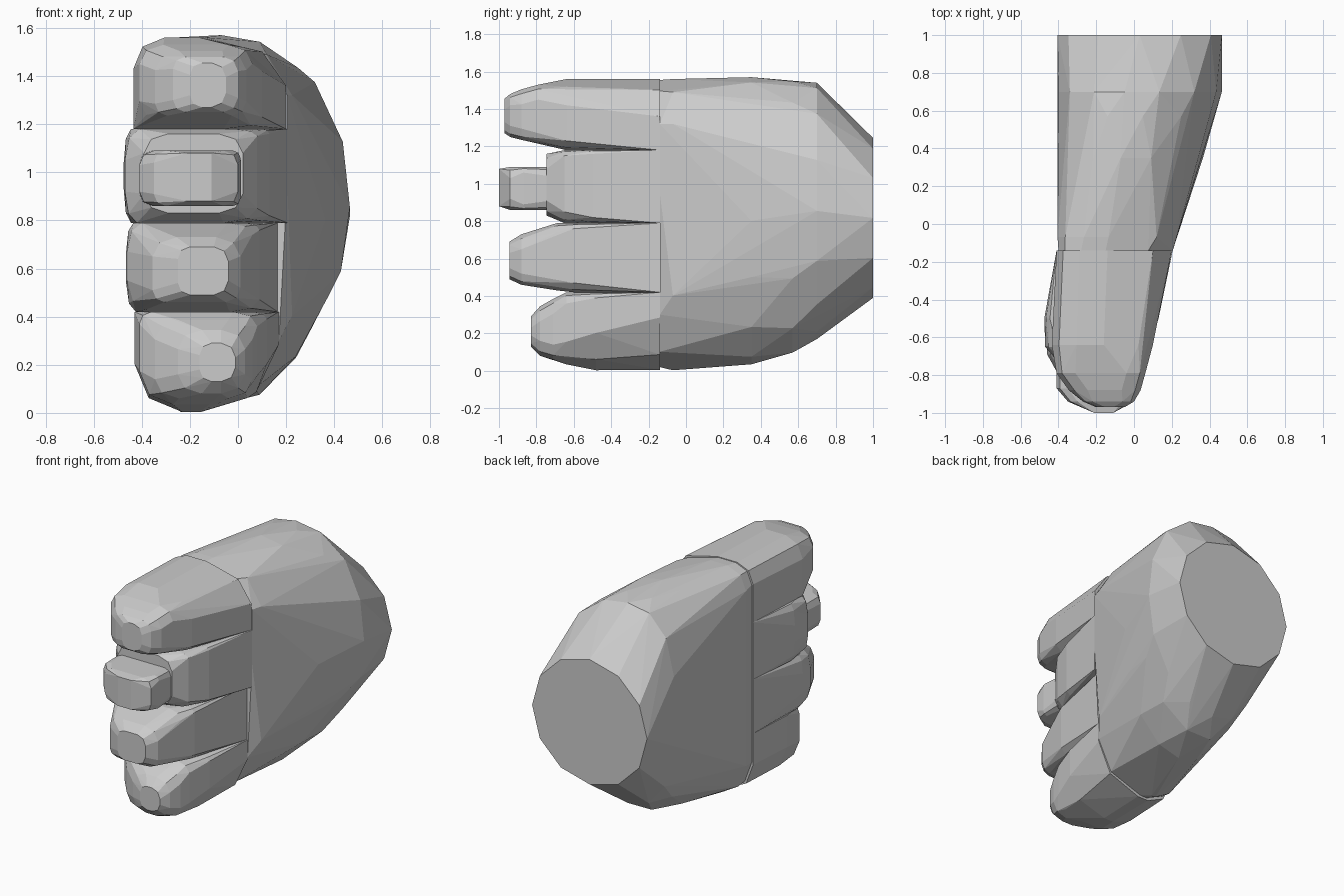
import bpy, bmesh, math


def oval(y, x0, x1, z0, z1, p=2.0, q=2.0, n=12, lean=0.0):
    """Superellipse XZ section: exponent p above, q below; lean pulls the poles to -x."""
    a, b, pts = (x1 - x0) / 2, (z1 - z0) / 2, []
    for i in range(n):
        t = 2 * math.pi * i / n
        c, s = math.cos(t), math.sin(t)
        e = p if s > 0 else q
        r = (abs(c) ** e + abs(s) ** e) ** (-1 / e)
        x = max(x0, (x0 + x1) / 2 + a * r * c - lean * s * s)
        pts.append((x, y, (z0 + z1) / 2 + b * r * s))
    return pts


def block(y, x0, x1, z0, z1, top=(0, 0, 0, 0), bot=(0, 0, 0, 0)):
    """Rectangle section; top/bot hold corner radii (left x, left z, right x, right z)."""
    pts = []
    for z, dz, r in ((z1, -1, top), (z0, 1, bot)):
        for x, dx, rx, rz in ((x0, 1, r[0], r[1]), (x1, -1, r[2], r[3])):
            for k in range(3):
                a = k * math.pi / 4
                pts.append((x + dx * rx * (1 - math.sin(a)), y, z + dz * rz * (1 - math.cos(a))))
    return pts


def hull(name, *sections):
    """Flat shaded convex solid through the cross-sections."""
    bm = bmesh.new()
    for s in sections:
        for p in s:
            bm.verts.new(p)
    bmesh.ops.remove_doubles(bm, verts=bm.verts, dist=0.002)
    res = bmesh.ops.convex_hull(bm, input=bm.verts)
    junk = [g for g in res["geom_interior"] + res["geom_unused"]
            if isinstance(g, bmesh.types.BMVert) and g.is_valid]
    bmesh.ops.delete(bm, geom=list(set(junk)), context='VERTS')
    bmesh.ops.dissolve_limit(bm, angle_limit=0.03, verts=bm.verts, edges=bm.edges)
    bmesh.ops.recalc_face_normals(bm, faces=bm.faces)
    me = bpy.data.meshes.new(name)
    bm.to_mesh(me)
    bm.free()
    ob = bpy.data.objects.new(name, me)
    bpy.context.collection.objects.link(ob)
    return ob


# Hand body, widening from the knuckles and narrowing to the cut wrist
hull("palm",
     block(-0.14, -0.40, 0.17, 0.02, 1.555, (.12, .12, .32, .20), (.18, .20, .34, .28)),
     [(0.205, -0.14, 1.32), (0.205, -0.14, 0.95)],
     block(-0.07, -0.405, 0.225, 0.003, 1.56, (.14, .14, .36, .24), (.2, .22, .46, .40)),
     oval(0.35, -0.405, 0.365, 0.035, 1.57, 2.6, 2.3, 16, 0.05),
     oval(0.57, -0.405, 0.425, 0.085, 1.555, 2.5, 2.2, 14, 0.06),
     oval(0.70, -0.405, 0.465, 0.17, 1.54, 2.5, 2.2, 16, 0.08),
     oval(1.00, -0.405, 0.465, 0.39, 1.245))

s = (.05, .05, .06, .06)      # small corner rounding
m = (.10, .08, .10, .08)      # fingertip rounding

# Index finger
hull("index_finger",
     block(-0.14, -0.41, 0.20, 1.18, 1.56, (.12, .12, .34, .20)),
     block(-0.64, -0.435, 0.10, 1.18, 1.56, (.13, .13, .26, .14), (0, 0, .16, .05)),
     block(-0.79, -0.41, 0.06, 1.215, 1.53, m, m),
     block(-0.88, -0.345, 0.035, 1.235, 1.505, m, s),
     block(-0.94, -0.27, 0.00, 1.25, 1.48, s, s),
     block(-0.97, -0.20, -0.05, 1.27, 1.455, s, s))

# Middle finger, ending bluntly behind its small protruding tip
hull("middle_finger",
     block(-0.14, -0.41, 0.205, 0.79, 1.18),
     block(-0.50, -0.475, 0.13, 0.79, 1.18, (.03, .14, .03, .02), (.03, .14, .1, .03)),
     block(-0.65, -0.47, 0.08, 0.79, 1.18, (.06, .13, .1, .03), (.05, .13, .14, .06)),
     block(-0.745, -0.39, 0.02, 0.83, 1.16, m, m))
hull("middle_fingertip",
     block(-0.65, -0.41, 0.015, 0.86, 1.09, s, s),
     block(-0.87, -0.41, 0.01, 0.86, 1.09, (.06, .06, .03, .03), (.06, .06, .03, .03)),
     block(-0.94, -0.35, 0.00, 0.86, 1.09, s, s),
     block(-1.00, -0.21, -0.11, 0.88, 1.08))

# Ring finger
hull("ring_finger",
     block(-0.14, -0.41, 0.165, 0.42, 0.79),
     block(-0.60, -0.465, 0.09, 0.42, 0.79, (.03, .12, .06, .03), (.04, .12, .12, .05)),
     block(-0.69, -0.46, 0.06, 0.43, 0.79, (.06, .12, .1, .05), (.08, .12, .1, .06)),
     block(-0.88, -0.355, 0.01, 0.46, 0.73, m, s),
     block(-0.945, -0.25, -0.04, 0.49, 0.69, s, s))

# Little finger
hull("little_finger",
     block(-0.14, -0.41, 0.17, 0.005, 0.42, bot=(.18, .2, .32, .28)),
     block(-0.48, -0.43, 0.12, 0.003, 0.42, (0, 0, .06, .03), (.2, .2, .28, .20)),
     block(-0.64, -0.41, 0.08, 0.035, 0.42, (.05, .05, .1, .06), (.14, .14, .2, .12)),
     block(-0.71, -0.345, 0.06, 0.06, 0.385, m, m),
     block(-0.78, -0.25, 0.03, 0.08, 0.345, m, m),
     block(-0.83, -0.16, -0.01, 0.13, 0.29, s, s))
